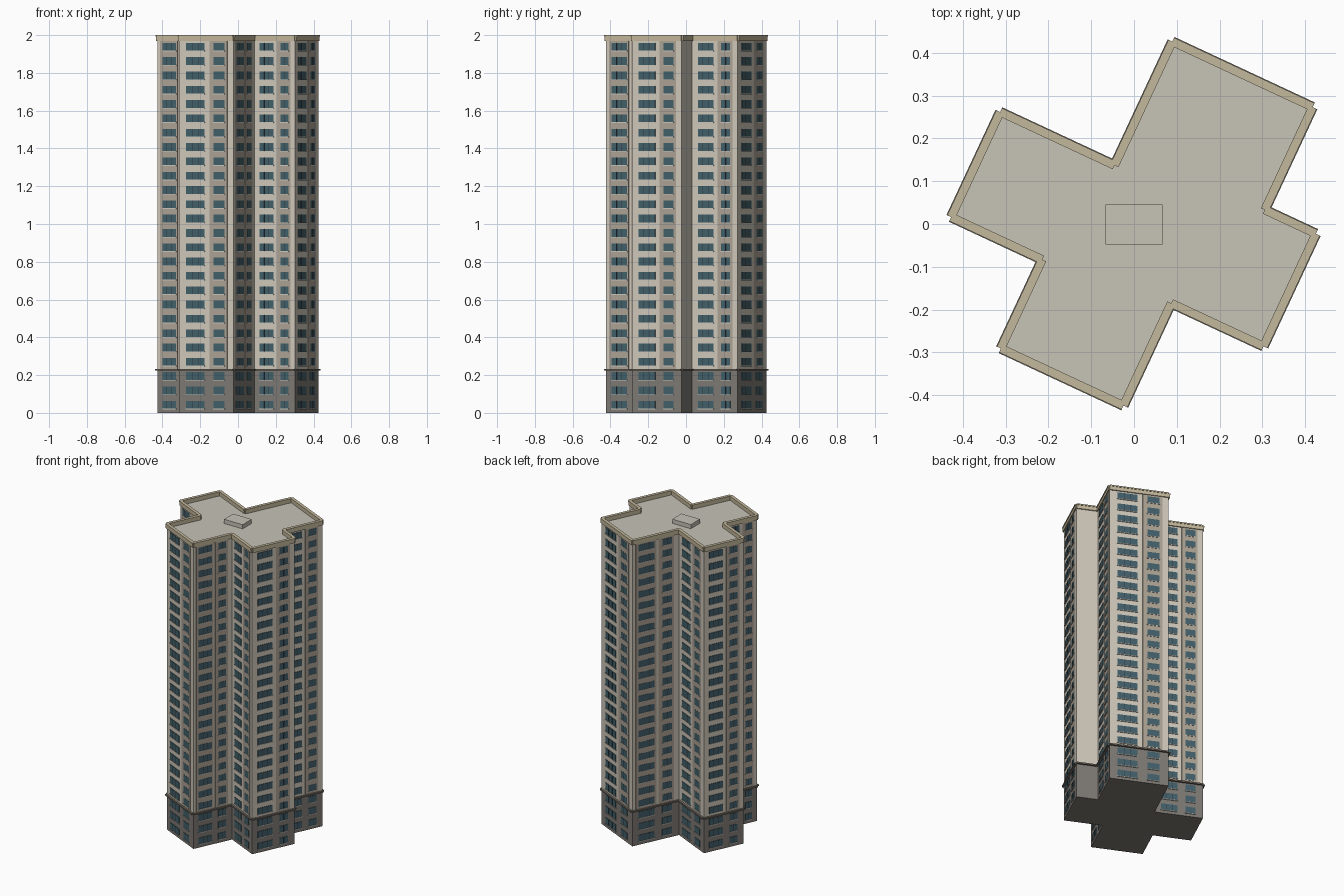
import bpy, bmesh, math
from mathutils import Matrix, Vector

if "Cube" in bpy.data.objects:
    bpy.data.objects.remove(bpy.data.objects["Cube"])

FLOORS, STOREY = 26, 0.0758
ROOF_Z = FLOORS * STOREY          # top of the walls
BASE_Z = 3 * STOREY               # top of the grey podium
ROT = Matrix.Rotation(math.radians(-25), 3, 'Z')


def material(name, rgb):
    m = bpy.data.materials.new(name)
    lin = [((c / 255 + 0.055) / 1.055) ** 2.4 for c in rgb]
    m.diffuse_color = (*lin, 1)
    m.use_nodes = True
    m.node_tree.nodes["Principled BSDF"].inputs["Base Color"].default_value = m.diffuse_color
    return m


WALL = material("cream wall", (208, 201, 187))
PANEL = material("taupe panel", (174, 163, 149))
BASE = material("grey base", (126, 122, 116))
ROOF = material("pale roof", (199, 195, 183))
TRIM = material("tan parapet", (196, 184, 156))
BAND = material("dark band", (120, 113, 104))
GLASS = material("blue glass", (66, 96, 106))
FRAME = material("dark frame", (48, 56, 62))
SILL = material("light sill", (205, 200, 190))

# Cross-shaped plan, counter-clockwise, before turning by 25 degrees
PLAN = [(-.394, -.166), (-.159, -.166), (-.159, -.395), (.157, -.395),
        (.157, -.131), (.395, -.131), (.395, .159), (.263, .159),
        (.263, .424), (-.099, .424), (-.099, .105), (-.394, .105)]
CORNERS = [ROT @ Vector((x, y, 0)) for x, y in PLAN]
EDGES = list(zip(CORNERS, CORNERS[1:] + CORNERS[:1]))


def finish(name, bm, mat):
    bmesh.ops.recalc_face_normals(bm, faces=bm.faces)
    me = bpy.data.meshes.new(name)
    bm.to_mesh(me)
    bm.free()
    me.materials.append(mat)
    ob = bpy.data.objects.new(name, me)
    bpy.context.collection.objects.link(ob)
    return ob


def add_box(bm, edge, s0, s1, d0, d1, z0, z1):
    """Box along a wall: s = distance along it, d = distance outwards."""
    a, b = edge
    u = (b - a).normalized()
    n = Vector((u.y, -u.x, 0))
    m = Matrix((u, n, Vector((0, 0, 1)))).transposed().to_4x4()
    m.translation = a + u * (s0 + s1) / 2 + n * (d0 + d1) / 2 + Vector((0, 0, (z0 + z1) / 2))
    m = m @ Matrix.Diagonal((s1 - s0, d1 - d0, z1 - z0, 1))
    bmesh.ops.create_cube(bm, size=1, matrix=m)


def prism(name, z0, z1, mat):
    bm = bmesh.new()
    f = bm.faces.new([bm.verts.new(c + Vector((0, 0, z0))) for c in CORNERS])
    top = bmesh.ops.extrude_face_region(bm, geom=[f])['geom']
    bmesh.ops.translate(bm, vec=(0, 0, z1 - z0),
                        verts=[v for v in top if isinstance(v, bmesh.types.BMVert)])
    return finish(name, bm, mat)


def wall_run(name, half, z0, z1, mat):
    bm = bmesh.new()
    for e in EDGES:
        add_box(bm, e, 0, (e[1] - e[0]).length, -half, half, z0, z1)
    finish(name, bm, mat)


# Podium and tower; the top face of the tower is the roof
prism("podium", 0, BASE_Z, BASE)
tower = prism("tower", BASE_Z, ROOF_Z, WALL)
tower.data.materials.append(ROOF)
for p in tower.data.polygons:
    if p.normal.z > 0.9:
        p.material_index = 1

# Band over the podium, parapet and its coping
wall_run("podium_band", 0.012, BASE_Z - 0.003, BASE_Z + 0.006, BAND)
wall_run("parapet", 0.007, ROOF_Z - 0.002, 1.992, TRIM)
wall_run("parapet_coping", 0.010, 1.992, 2.0, TRIM)

# Low hatch on the roof
bm = bmesh.new()
bmesh.ops.create_cube(bm, size=1, matrix=Matrix.Translation((0, -0.001, (ROOF_Z + 1.998) / 2))
                      @ Matrix.Diagonal((0.134, 0.094, 1.998 - ROOF_Z, 1)))
finish("roof_hatch", bm, ROOF)

# Facades: wide and narrow windows per storey, with a taupe strip
panels, glass, frames, sills = (bmesh.new() for _ in range(4))
for i, e in enumerate(EDGES):
    length = (e[1] - e[0]).length
    if length < 0.2:              # the short return wall is blank
        continue
    strips = [(.56, .89)] + ([(.07, .51)] if i % 3 == 0 else [])
    for s0, s1 in strips:
        add_box(panels, e, s0 * length, s1 * length, -.001, .002, BASE_Z, ROOF_Z)
    for s0, s1, panes in ((.13, .47, 3), (.64, .84, 2)):
        a, b = s0 * length, s1 * length
        for k in range(FLOORS):
            z0 = (k + 0.30) * STOREY
            z1 = z0 + 0.041
            add_box(glass, e, a, b, -.001, .003, z0, z1)
            add_box(sills, e, a - .002, b + .002, -.001, .005, z0 - .004, z0)
            for j in range(1, panes):
                s = a + (b - a) * j / panes
                add_box(frames, e, s - .0012, s + .0012, -.001, .004, z0, z1)
finish("facade_panels", panels, PANEL)
finish("window_glass", glass, GLASS)
finish("window_mullions", frames, FRAME)
finish("window_sills", sills, SILL)
